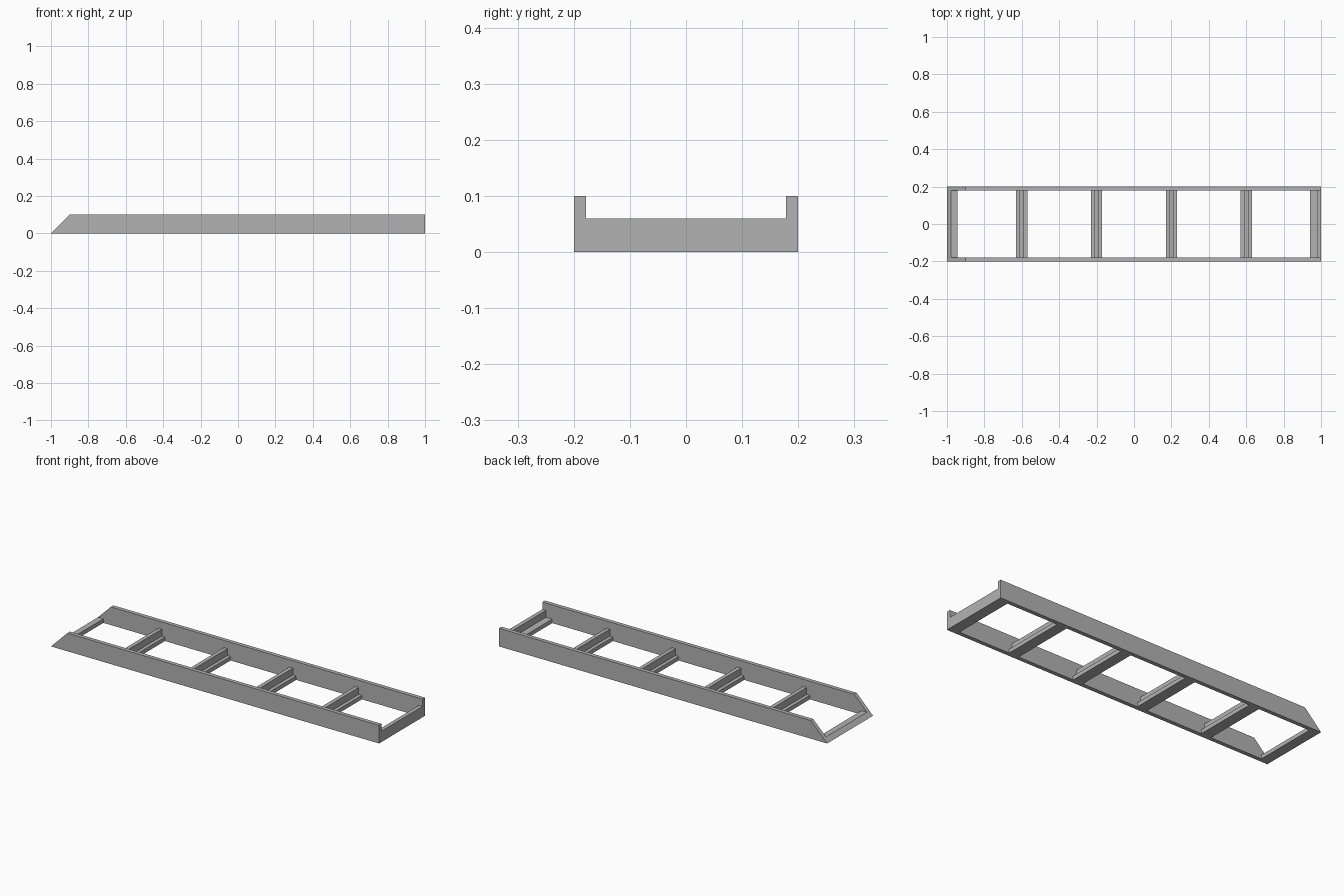
import bpy
import bmesh

if "Cube" in bpy.data.objects:
    bpy.data.objects.remove(bpy.data.objects["Cube"])

LENGTH, WIDTH, HEIGHT = 2.0, 0.4, 0.1
T = 0.022          # plate thickness
FLANGE = 0.03      # half width of a rung's foot
WEB = 0.06         # height of a rung
END, SIDE = LENGTH / 2, WIDTH / 2
INNER = SIDE - T

steel = bpy.data.materials.new("grey_steel")
steel.use_nodes = True
grey = (0.45, 0.45, 0.45, 1)
steel.diffuse_color = grey
steel.node_tree.nodes["Principled BSDF"].inputs["Base Color"].default_value = grey


def extrude_profile(name, profile, y0, y1):
    """Sweep an x-z outline along y from y0 to y1."""
    bm = bmesh.new()
    face = bm.faces.new([bm.verts.new((x, y0, z)) for x, z in profile])
    swept = bmesh.ops.extrude_face_region(bm, geom=[face])["geom"]
    verts = [v for v in swept if isinstance(v, bmesh.types.BMVert)]
    bmesh.ops.translate(bm, verts=verts, vec=(0, y1 - y0, 0))
    bmesh.ops.recalc_face_normals(bm, faces=bm.faces)
    mesh = bpy.data.meshes.new(name)
    bm.to_mesh(mesh)
    bm.free()
    mesh.materials.append(steel)
    obj = bpy.data.objects.new(name, mesh)
    bpy.context.collection.objects.link(obj)
    return obj


# Side rails with one end cut at 45 degrees
rail = [(-END, 0), (END, 0), (END, HEIGHT), (-END + HEIGHT, HEIGHT)]
extrude_profile("front_rail", rail, -SIDE, -INNER)
extrude_profile("back_rail", rail, INNER, SIDE)

# Inverted T rungs
for i, x in enumerate((-0.6, -0.2, 0.2, 0.6)):
    half = [(FLANGE, 0), (FLANGE, T), (T / 2, T), (T / 2, WEB)]
    tee = [(x + dx, z) for dx, z in half]
    tee += [(x - dx, z) for dx, z in reversed(half)]
    extrude_profile(f"rung_{i + 1}", tee, -INNER, INNER)

# L-shaped bar closing the square end
foot = END - 2 * FLANGE
angle = [(foot, 0), (END, 0), (END, WEB), (END - T, WEB), (END - T, T), (foot, T)]
extrude_profile("square_end_bar", angle, -INNER, INNER)

# Flat bar closing the slanted end, bevelled to match the rails
toe = [(-END, 0), (-0.945, 0), (-0.945, T), (-END + T, T)]
extrude_profile("slanted_end_bar", toe, -INNER, INNER)
